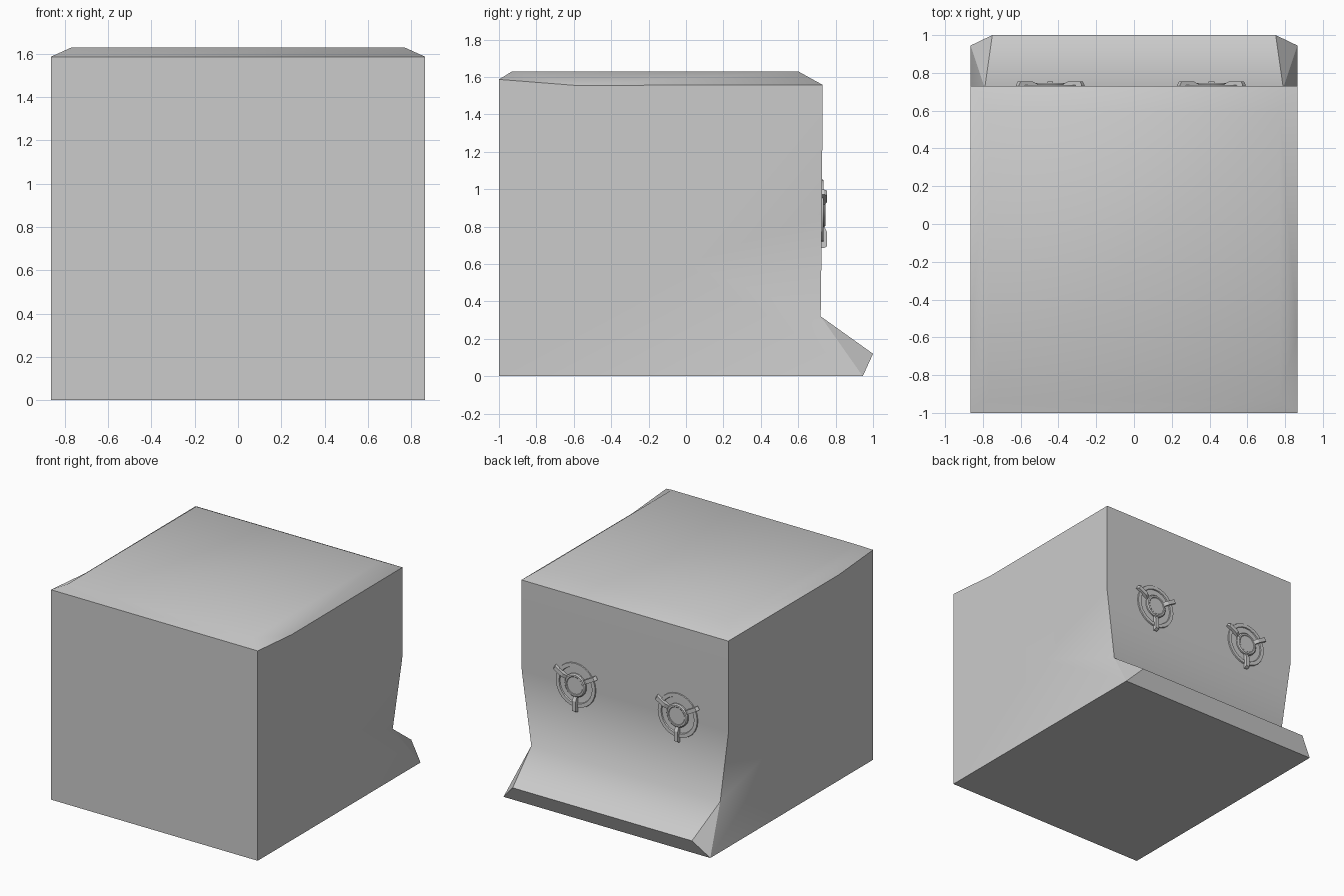
import bpy, bmesh, math

if "Cube" in bpy.data.objects:
    bpy.data.objects.remove(bpy.data.objects["Cube"])


def finish(bm, name):
    bmesh.ops.recalc_face_normals(bm, faces=bm.faces[:])
    me = bpy.data.meshes.new(name)
    bm.to_mesh(me)
    bm.free()
    ob = bpy.data.objects.new(name, me)
    bpy.context.collection.objects.link(ob)
    return ob


# Cabinet: half outline, mirrored by sign into left and right corners
P = {
    "A": (0.865, -1.0, 0.0),      # front bottom
    "B": (0.865, 0.945, 0.0),     # back bottom
    "C": (0.79, 0.72, 0.32),      # pinched waist
    "D": (0.865, 0.727, 0.87),    # back wall middle
    "E": (0.865, 0.73, 1.558),    # back top
    "F": (0.865, -0.59, 1.555),   # side top dip
    "G": (0.865, -1.0, 1.587),    # front top
    "M": (0.865, 0.0, 0.6),       # side centre
    "L": (0.75, 1.0, 0.12),       # lip
    "H": (0.77, -0.93, 1.63),     # crown front
    "K": (0.77, 0.6, 1.63),       # crown back
}
bm = bmesh.new()
V = {(k, s): bm.verts.new((s * x, y, z)) for k, (x, y, z) in P.items() for s in (-1, 1)}
group = bm.faces.layers.int.new("group")


def add(verts, g):
    f = bm.faces.new(verts)
    f.smooth = True
    f[group] = g


# faces that span from left to right: (lower edge, upper edge, smoothing group)
for a, b, g in [("A", "G", 0), ("G", "H", 1), ("H", "K", 1), ("K", "E", 1),
                ("E", "D", 2), ("D", "C", 2), ("C", "L", 2), ("L", "B", 3), ("B", "A", 4)]:
    add([V[a, -1], V[a, 1], V[b, 1], V[b, -1]], g)
# faces repeated on each side
for s in (-1, 1):
    for names, g in [("GFH", 1), ("FKH", 1), ("FEK", 1), ("BLC", 5),
                     ("ABM", 6), ("BCM", 6), ("CDM", 6), ("DEM", 6),
                     ("EFM", 6), ("FGM", 6), ("GAM", 6)]:
        add([V[n, s] for n in names], g)
for e in bm.edges:
    if len({f[group] for f in e.link_faces}) > 1:
        e.smooth = False
finish(bm, "cabinet")


def lathe(name, profile, cx, cz, n=24):
    """Turn a (radius, y) profile about an axis along y."""
    bm = bmesh.new()
    rings = []
    for r, y in profile:
        rings.append([bm.verts.new((cx + r * math.cos(2 * math.pi * i / n), y,
                                    cz + r * math.sin(2 * math.pi * i / n))) for i in range(n)])
    for a, b in zip(rings, rings[1:]):
        for i in range(n):
            j = (i + 1) % n
            bm.faces.new((a[i], a[j], b[j], b[i]))
    if profile[-1][0] < 0.1:
        bm.faces.new(rings[-1])
    ob = finish(bm, name)
    bpy.context.view_layer.objects.active = ob
    ob.select_set(True)
    bpy.ops.object.shade_smooth_by_angle(angle=math.radians(30))
    ob.select_set(False)


def arm(name, cx, cz, ang, w=0.015):
    """Raised prong pointing outwards from the burner centre."""
    prof = [(0.08, 0.715), (0.08, 0.737), (0.115, 0.754), (0.19, 0.754), (0.2, 0.737), (0.2, 0.715)]
    c, s = math.cos(ang), math.sin(ang)
    bm = bmesh.new()
    a, b = [[bm.verts.new((cx + r * c - t * s, y, cz + r * s + t * c)) for r, y in prof]
            for t in (-w, w)]
    bm.faces.new(a)
    bm.faces.new(b)
    for i in range(len(prof)):
        j = (i + 1) % len(prof)
        bm.faces.new((a[i], a[j], b[j], b[i]))
    finish(bm, name)


# Two burners on the back wall
for side, cx in (("left", -0.443), ("right", 0.41)):
    cz = 0.885
    lathe(f"burner_ring_{side}", [(0.17, 0.715), (0.165, 0.735), (0.138, 0.735), (0.13, 0.715)], cx, cz)
    lathe(f"burner_cap_{side}", [(0.088, 0.715), (0.088, 0.738), (0.08, 0.746), (0.068, 0.746), (0.064, 0.743)], cx, cz)
    for i, deg in enumerate((30, 150, 270)):
        arm(f"burner_arm_{side}_{i + 1}", cx, cz, math.radians(deg))
